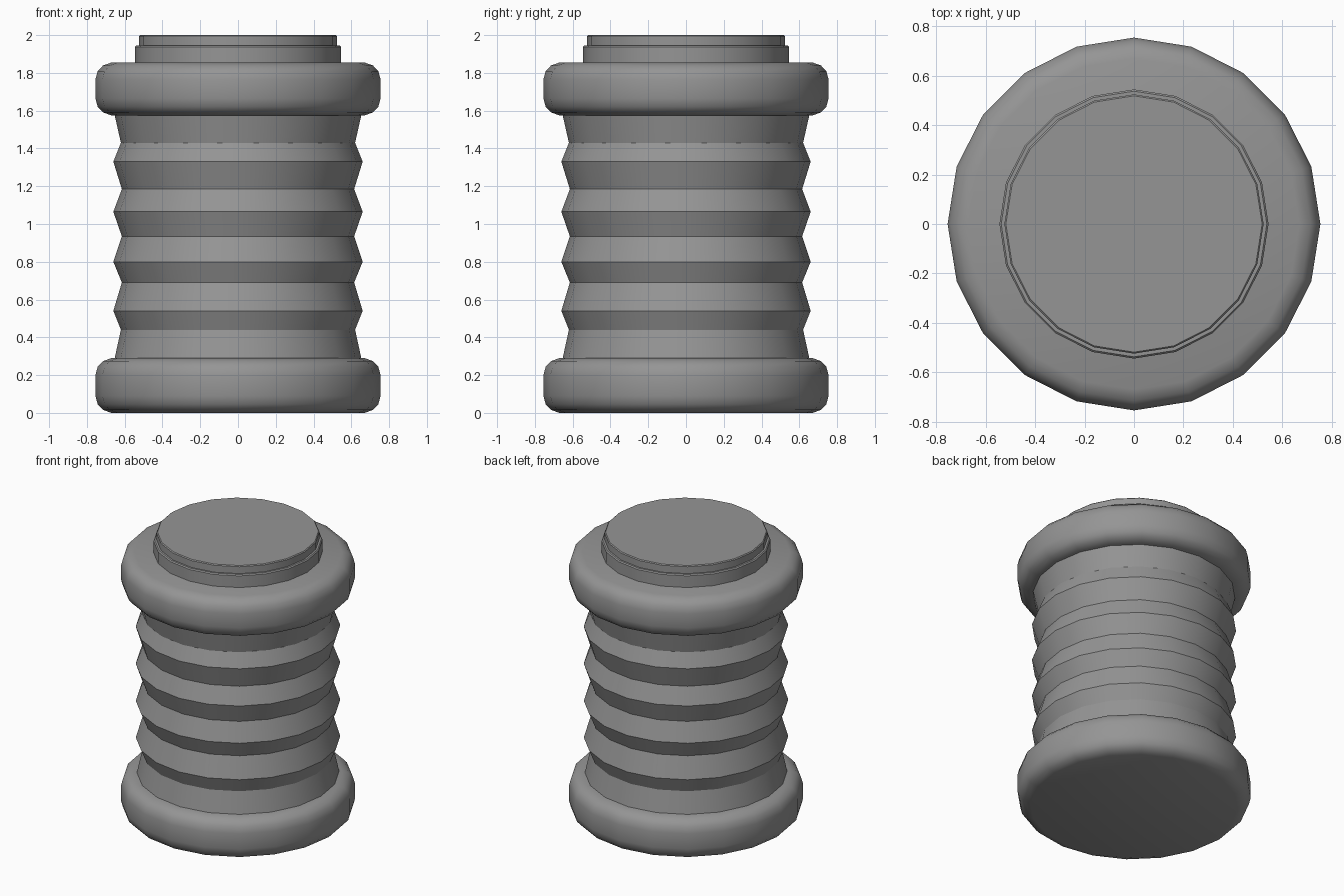
import bpy, bmesh, math

SIDES = 20

cube = bpy.data.objects.get("Cube")
if cube:
    bpy.data.objects.remove(cube, do_unlink=True)

# Single grey material
grey = bpy.data.materials.new("Plain Grey")
grey.use_nodes = True
colour = (0.3, 0.3, 0.3, 1.0)
grey.diffuse_color = colour
grey.node_tree.nodes["Principled BSDF"].inputs["Base Color"].default_value = colour


def lathe(name, profile, angle=30):
    """Revolve (radius, height) points, listed bottom to top, and cap both ends."""
    bm = bmesh.new()
    rings = []
    for r, z in profile:
        rings.append([bm.verts.new((r * math.cos(a), r * math.sin(a), z))
                      for a in (math.tau * i / SIDES for i in range(SIDES))])
    for low, high in zip(rings, rings[1:]):
        for i in range(SIDES):
            j = (i + 1) % SIDES
            bm.faces.new((low[i], low[j], high[j], high[i]))
    bm.faces.new(rings[0][::-1])
    bm.faces.new(rings[-1])
    mesh = bpy.data.meshes.new(name)
    bm.to_mesh(mesh)
    bm.free()
    mesh.materials.append(grey)
    obj = bpy.data.objects.new(name, mesh)
    bpy.context.collection.objects.link(obj)
    bpy.ops.object.select_all(action='DESELECT')
    obj.select_set(True)
    bpy.context.view_layer.objects.active = obj
    bpy.ops.object.shade_smooth_by_angle(angle=math.radians(angle))
    return obj


def collar(name, base, height):
    """Thick ring with rounded top and bottom edges."""
    edge = [(0.67, 0.0), (0.715, 0.016), (0.743, 0.046), (0.755, 0.09)]
    lower = [(r, base + z) for r, z in edge]
    upper = [(r, base + height - z) for r, z in reversed(edge)]
    return lathe(name, lower + upper)


# Rounded collars at the bottom and top
collar("bottom_collar", 0.0, 0.29)
collar("top_collar", 1.575, 0.28)

# Pleated body between the collars
lathe("ribbed_body", [
    (0.655, 0.28), (0.62, 0.44), (0.66, 0.54), (0.615, 0.69), (0.66, 0.80),
    (0.615, 0.935), (0.66, 1.065), (0.615, 1.185), (0.66, 1.33),
    (0.62, 1.43), (0.655, 1.585)])

# Stepped lid
lathe("lid_base", [(0.545, 1.845), (0.545, 1.938), (0.538, 1.945)])
lathe("lid_top", [(0.525, 1.935), (0.525, 1.994), (0.519, 2.0)])
